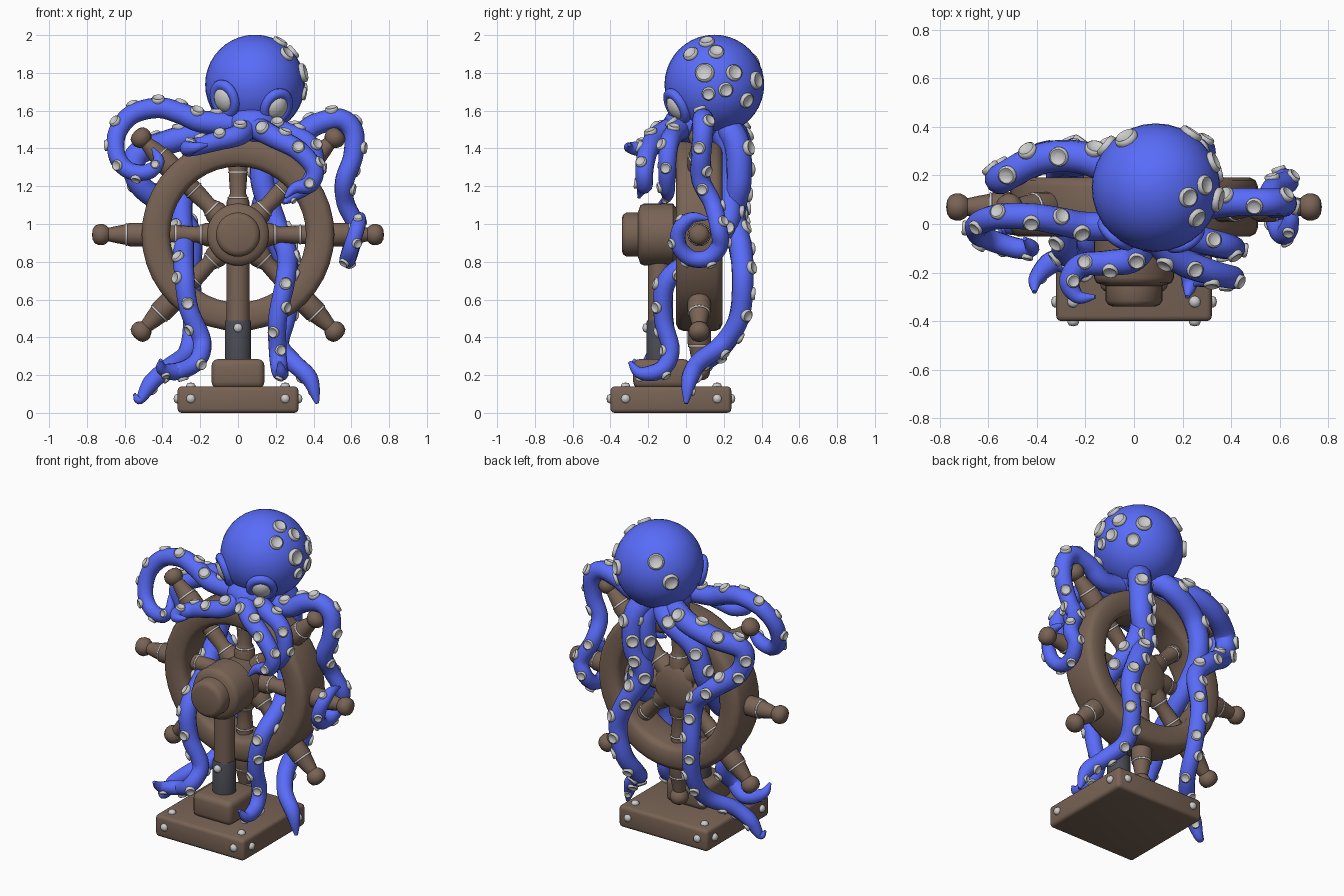
import bpy, bmesh, math
from mathutils import Vector, Matrix, Quaternion

if "Cube" in bpy.data.objects:
    bpy.data.objects.remove(bpy.data.objects["Cube"])


def material(name, rgb):
    m = bpy.data.materials.new(name)
    m.diffuse_color = (*rgb, 1)
    m.use_nodes = True
    m.node_tree.nodes["Principled BSDF"].inputs["Base Color"].default_value = m.diffuse_color
    return m


WOOD = material("wood", (0.19, 0.125, 0.09))
SKIN = material("skin", (0.1, 0.15, 0.95))
IRON = material("iron", (0.07, 0.07, 0.09))


def place(pos, axis):
    """Matrix that moves local z onto the axis at pos."""
    return Matrix.Translation(pos) @ Vector(axis).to_track_quat('Z', 'Y').to_matrix().to_4x4()


def finish(name, bm, mat=None, angle=35):
    bmesh.ops.remove_doubles(bm, verts=bm.verts, dist=1e-5)
    bmesh.ops.recalc_face_normals(bm, faces=bm.faces)
    me = bpy.data.meshes.new(name)
    bm.to_mesh(me)
    bm.free()
    ob = bpy.data.objects.new(name, me)
    bpy.context.collection.objects.link(ob)
    if mat:
        me.materials.append(mat)
    bpy.context.view_layer.objects.active = ob
    bpy.ops.object.select_all(action='DESELECT')
    ob.select_set(True)
    bpy.ops.object.shade_smooth_by_angle(angle=math.radians(angle))
    return ob


def lathe(bm, profile, mtx, n=24, closed=False):
    """Spin (radius, height) points about local z."""
    rings = [[bm.verts.new(mtx @ Vector((r * math.cos(2 * math.pi * i / n),
                                         r * math.sin(2 * math.pi * i / n), h)))
              for i in range(n)] if r > 0 else [bm.verts.new(mtx @ Vector((0, 0, h)))]
             for r, h in profile]
    pairs = list(zip(rings, rings[1:])) + ([(rings[-1], rings[0])] if closed else [])
    for a, b in pairs:
        for i in range(n):
            j = (i + 1) % n
            q = [a[i % len(a)], a[j % len(a)], b[j % len(b)], b[i % len(b)]]
            bm.faces.new(list(dict.fromkeys(q)))


def torus(bm, R, r, mtx, n=24, k=8):
    lathe(bm, [(R + r * math.cos(2 * math.pi * i / k), r * math.sin(2 * math.pi * i / k))
               for i in range(k)], mtx, n, True)


def block(name, lo, hi, bevel):
    bm = bmesh.new()
    lo, hi = Vector(lo), Vector(hi)
    bmesh.ops.create_cube(bm, size=1, matrix=Matrix.Translation((lo + hi) / 2)
                          @ Matrix.Diagonal((*(hi - lo), 1)))
    bmesh.ops.bevel(bm, geom=bm.edges[:], offset=bevel, segments=3, profile=0.5, affect='EDGES')
    return finish(name, bm, WOOD)


# Base, post and bolts
block("base", (-.32, -.40, 0), (.32, .24, .14), .022)
block("post_foot", (-.14, -.28, .13), (.14, .02, .285), .035)
bm = bmesh.new()
lathe(bm, [(0, .26), (.062, .26), (.062, .86), (0, .86)], place((0, -.14, 0), (0, 0, 1)))
finish("post", bm, WOOD)
bm = bmesh.new()
lathe(bm, [(0, .27), (.07, .27), (.07, .48), (.065, .49), (0, .49)], place((0, -.14, 0), (0, 0, 1)))
finish("post_sleeve", bm, IRON)
DOME = [(.024, -.005), (.024, .006), (.017, .017), (0, .021)]
bm = bmesh.new()
for s in (-1, 1):
    for y in (-.32, .165):
        lathe(bm, DOME, place((s * .25, y, .14), (0, 0, 1)), 12)
        lathe(bm, DOME, place((s * .32, y, .075), (s, 0, 0)), 12)
    for y, d in ((-.40, -1), (.24, 1)):
        lathe(bm, DOME, place((s * .25, y, .075), (0, d, 0)), 12)
lathe(bm, DOME, place((0, -.21, .45), (0, -1, 0)), 12)
finish("bolts", bm, None, 60)

# Wheel rim and hub
C = Vector((0, .07, .944))
bm = bmesh.new()
lathe(bm, [(.36, -.08), (.367, -.105), (.39, -.122), (.475, -.122), (.50, -.11), (.51, -.085),
           (.51, .085), (.50, .11), (.475, .122), (.39, .122), (.367, .105), (.36, .08)],
      place(C, (0, -1, 0)), 40, True)
finish("wheel_rim", bm, WOOD, 50)
bm = bmesh.new()
lathe(bm, [(0, -.07), (.11, -.07), (.14, -.05), (.14, .12), (.165, .14), (.165, .29), (.155, .312), (.13, .32),
           (.117, .325), (.117, .385), (.105, .403), (.085, .41), (0, .41)], place(C, (0, -1, 0)), 32)
finish("hub", bm, WOOD, 50)

# Eight turned spokes with handles, and their thin metal rings
SPOKE = [(0, .08), (.062, .08), (.062, .17), (.05, .2), (.042, .22), (.048, .3), (.05, .38), (.05, .5),
         (.062, .505), (.062, .575), (.054, .595), (.046, .64), (.036, .685), (.046, .695),
         (.056, .715), (.056, .735), (.047, .757), (.028, .769), (0, .773)]
wood, rings = bmesh.new(), bmesh.new()
for i in range(8):
    a = i * math.pi / 4
    m = place(C, (math.cos(a), 0, math.sin(a)))
    lathe(wood, SPOKE, m, 16)
    for h, r in ((.195, .05), (.33, .048), (.59, .055)):
        torus(rings, r, .006, m @ Matrix.Translation((0, 0, h)), 16, 6)
finish("spokes", wood, WOOD, 55)
finish("spoke_rings", rings, None, 70)

# Head, body and eyes
H, R = Vector((.09, .15, 1.738)), .264
bm = bmesh.new()
bmesh.ops.create_uvsphere(bm, u_segments=32, v_segments=20, radius=R, matrix=Matrix.Translation(H))
finish("head", bm, SKIN, 60)
bm = bmesh.new()
bmesh.ops.create_uvsphere(bm, u_segments=24, v_segments=14, radius=1, matrix=Matrix.Translation((.08, .05, 1.53))
                          @ Matrix.Diagonal((.155, .17, .11, 1)))
finish("body", bm, SKIN, 60)
lids, eyes = bmesh.new(), bmesh.new()
for d in (Vector((-.165, -.19, -.08)), Vector((.12, -.21, -.125))):
    d.normalize()
    m = place(H + d * .257, d) @ Matrix.Diagonal((1, 1.15, 1, 1))
    torus(lids, .068, .026, m, 24, 10)
    bmesh.ops.create_uvsphere(eyes, u_segments=20, v_segments=12, radius=1,
                              matrix=m @ Matrix.Diagonal((.062, .062, .045, 1)))
finish("eyelids", lids, SKIN, 60)
finish("eyes", eyes, None, 60)

# Suckers: dished discs
suckers = bmesh.new()


def sucker(pos, normal, s):
    lathe(suckers, [(s * r, s * h) for r, h in ((.92, -.4), (1, 0), (.97, .25), (.8, .37), (.55, .25), (.35, .15), (0, .2))],
          place(pos, normal), 14)


for y, z, s in ((.026, 1.90, .042), (.11, 1.963, .042), (.16, 1.91, .042), (.10, 1.80, .052), (.254, 1.80, .045),
                (.12, 1.69, .036), (.21, 1.71, .04), (.32, 1.655, .042), (.37, 1.76, .048)):
    dy, dz = y - H.y, z - H.z
    d = Vector((math.sqrt(max(0, R * R - dy * dy - dz * dz)), dy, dz)).normalized()
    sucker(H + d * R, d, s)
for d in (Vector((-.12, .2, .12)), Vector((-.21, .175, 0))):
    d.normalize()
    sucker(H + d * R, d, .05)


def arm(name, pts, centre, r0=.066, first=.16, coil=None):
    """Tapered tube through pts; suckers on the side away from the centre."""
    P = [Vector(p) for p in pts]
    P = [2 * P[0] - P[1]] + P + [2 * P[-1] - P[-2]]
    path = []
    for a, b, c, d in zip(P, P[1:], P[2:], P[3:]):
        for k in range(6):
            t = k / 6
            path.append(.5 * (2 * b + (c - a) * t + (2 * a - 5 * b + 4 * c - d) * t * t
                              + (3 * b - a - 3 * c + d) * t ** 3))
    path.append(P[-2])
    dist = [0]
    for p, q in zip(path, path[1:]):
        dist.append(dist[-1] + (q - p).length)
    L = dist[-1]
    rad = [r0 * (1 - .38 * s / L) * math.sqrt(max(.05, min(1, (L - s) / .15))) for s in dist]
    cu = bpy.data.curves.new(name, 'CURVE')
    cu.dimensions, cu.bevel_depth, cu.bevel_resolution, cu.use_fill_caps = '3D', 1, 4, True
    sp = cu.splines.new('POLY')
    sp.points.add(len(path) - 1)
    for pt, p, r in zip(sp.points, path, rad):
        pt.co, pt.radius = (*p, 1), r
    sp.use_smooth = True
    ob = bpy.data.objects.new(name, cu)
    bpy.context.collection.objects.link(ob)
    cu.materials.append(SKIN)
    bpy.ops.object.select_all(action='DESELECT')
    ob.select_set(True)
    bpy.context.view_layer.objects.active = ob
    bpy.ops.object.convert(target='MESH')
    nxt, side = first, 1
    for i in range(1, len(path) - 1):
        if dist[i] < nxt or dist[i] > L - .06:
            continue
        t = (path[i + 1] - path[i - 1]).normalized()
        c = Vector(coil) if coil and path[i].z < coil[2] + .2 else Vector(centre)
        n = path[i] - c
        n = Quaternion(t, side * .45) @ (n - t * n.dot(t)).normalized()
        sucker(path[i] + n * rad[i] * .97, n, .56 * rad[i] + .004)
        nxt, side = dist[i] + .1, -side


# Tentacles: raised and front ones
arm("left_raised_tentacle", [(.05, 0, 1.53), (-.18, -.01, 1.54), (-.3, .01, 1.585), (-.42, .03, 1.615), (-.56, .03, 1.58),
    (-.64, 0, 1.48), (-.64, -.04, 1.36), (-.58, -.07, 1.285), (-.48, -.1, 1.275), (-.42, -.1, 1.33), (-.45, -.06, 1.4)],
    (-.42, .05, 1.36), .064)
arm("front_left_tentacle", [(.06, -.03, 1.52), (0, -.14, 1.47), (-.11, -.16, 1.44), (-.22, -.17, 1.41), (-.265, -.24, 1.4),
    (-.23, -.3, 1.405), (-.16, -.3, 1.42)], (-.2, -.1, 1.2), .062, .1)
arm("front_right_tentacle", [(.08, -.05, 1.52), (.19, -.15, 1.46), (.32, -.2, 1.39), (.405, -.22, 1.29), (.38, -.22, 1.21),
    (.3, -.23, 1.19), (.25, -.25, 1.14)], (.25, 0, 1.2), .064, .1)
arm("right_inner_tentacle", [(.1, 0, 1.52), (.26, -.06, 1.48), (.38, -.09, 1.42), (.41, -.1, 1.3), (.36, -.1, 1.2),
    (.28, -.1, 1.14), (.24, -.14, 1.11)], (.25, 0, 1.2), .062, .1)
arm("right_coiled_tentacle", [(.12, .08, 1.5), (.3, .08, 1.47), (.42, .09, 1.53), (.54, .09, 1.555), (.61, .09, 1.49),
    (.61, .08, 1.36), (.565, .08, 1.23), (.57, .14, 1.11)]
    + [(.615 + .035 * math.cos(a), .07 + .115 * math.sin(a), .925 + .115 * math.cos(a))
       for a in [1.1 + k * .8 for k in range(8)]], (.5, .05, 1.25), .062, coil=(.6, .07, .93))
# Tentacles: hanging behind, two of them coming forward through the wheel
arm("left_through_tentacle", [(.03, .18, 1.54), (-.06, .27, 1.46), (-.24, .26, 1.33), (-.3, .23, 1.12), (-.29, .08, .9),
    (-.285, -.1, .74), (-.26, -.12, .55), (-.19, -.11, .38), (-.22, -.18, .27), (-.32, -.15, .22), (-.4, -.22, .23),
    (-.41, -.28, .28)], (-.22, .08, .85), .07)
arm("right_through_tentacle", [(.12, .15, 1.54), (.13, .23, 1.4), (.13, .23, 1.22), (.2, .22, 1.0), (.26, .08, .84),
    (.25, -.1, .7), (.21, -.12, .5), (.21, -.08, .33), (.22, -.13, .23), (.23, -.24, .21), (.22, -.3, .27)],
    (.2, .08, .85), .068)
arm("back_left_tentacle", [(0, .18, 1.53), (-.2, .27, 1.48), (-.38, .27, 1.43), (-.54, .19, 1.36), (-.52, .2, 1.21),
    (-.36, .27, 1.08), (-.25, .27, .95), (-.25, .3, .72), (-.24, .27, .48), (-.27, .17, .32), (-.37, .05, .24),
    (-.46, 0, .16), (-.52, -.02, .07), (-.55, -.03, .1)], (-.28, .06, .9), .07)
arm("back_right_tentacle", [(.13, .2, 1.54), (.18, .27, 1.42), (.18, .28, 1.22), (.13, .25, 1.05), (.22, .29, .87),
    (.28, .3, .7), (.25, .28, .5), (.22, .19, .36), (.29, .07, .27), (.38, .02, .18), (.42, 0, .05)], (.2, .06, .9), .072)
finish("suckers", suckers, None, 50)
